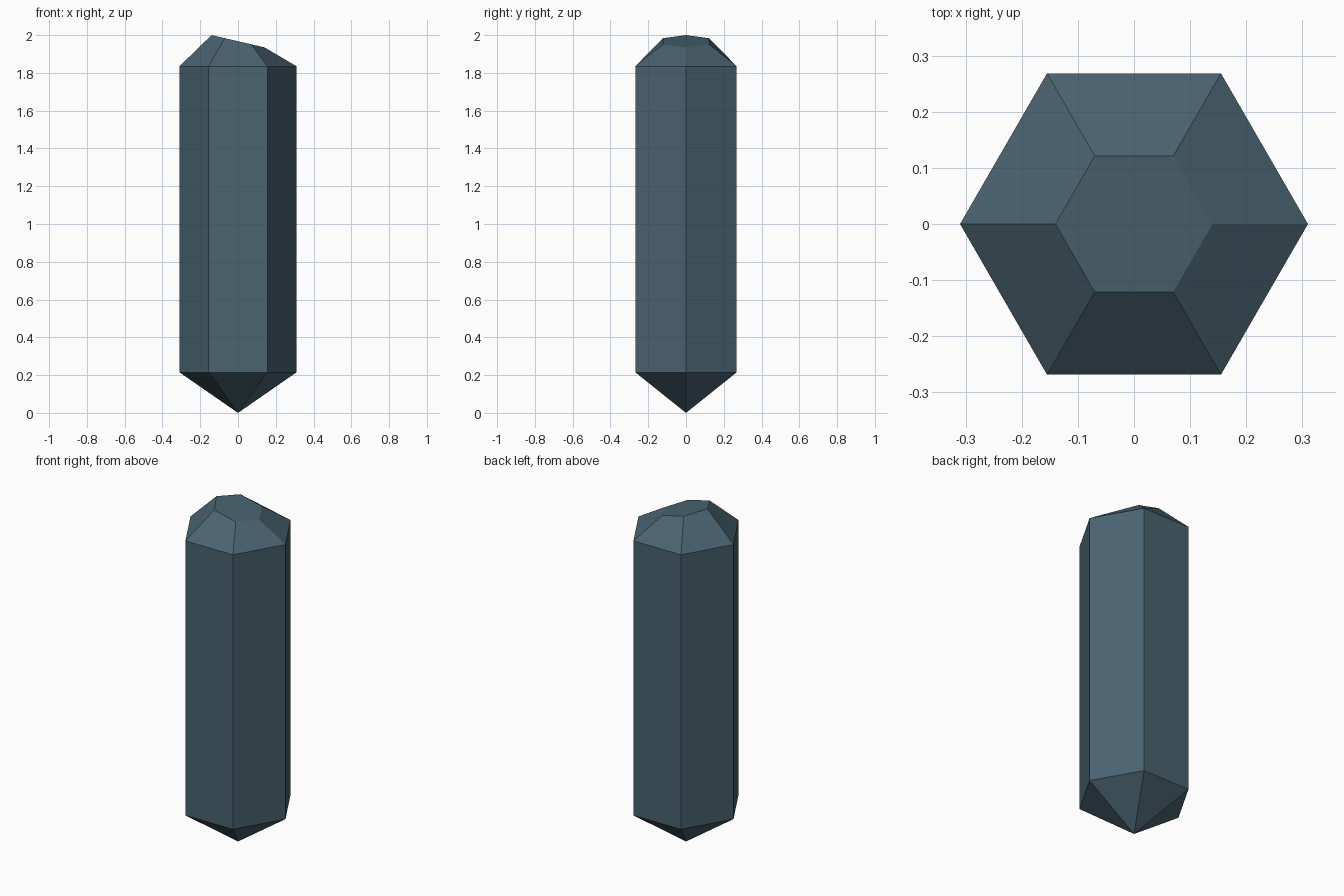
import bpy, bmesh
from math import cos, sin, pi

cube = bpy.data.objects.get("Cube")
if cube:
    bpy.data.objects.remove(cube, do_unlink=True)

# Single slate blue colour
slate = bpy.data.materials.new("slate_blue")
slate.use_nodes = True
colour = (0.069, 0.125, 0.162, 1)
slate.diffuse_color = colour
slate.node_tree.nodes["Principled BSDF"].inputs["Base Color"].default_value = colour

SIDES = 6
bm = bmesh.new()


def ring(radius, height, slope=0):
    """Hexagonal ring whose height may slope along x."""
    points = [(radius * cos(2 * pi * i / SIDES), radius * sin(2 * pi * i / SIDES))
              for i in range(SIDES)]
    return [bm.verts.new((x, y, height + slope * x)) for x, y in points]


# Crystal: pointed base, straight shaft, tapered crown with a slanted cap
tip = bm.verts.new((0, 0, 0))
base = ring(0.31, 0.215)
shoulder = ring(0.31, 1.835)
crown = ring(0.14, 1.9675, -0.232)

for i in range(SIDES):
    j = (i + 1) % SIDES
    bm.faces.new((tip, base[j], base[i]))
    for low, high in ((base, shoulder), (shoulder, crown)):
        bm.faces.new((low[i], low[j], high[j], high[i]))
bm.faces.new(crown)
bm.normal_update()

mesh = bpy.data.meshes.new("crystal")
bm.to_mesh(mesh)
bm.free()
mesh.materials.append(slate)
crystal = bpy.data.objects.new("crystal", mesh)
bpy.context.collection.objects.link(crystal)
